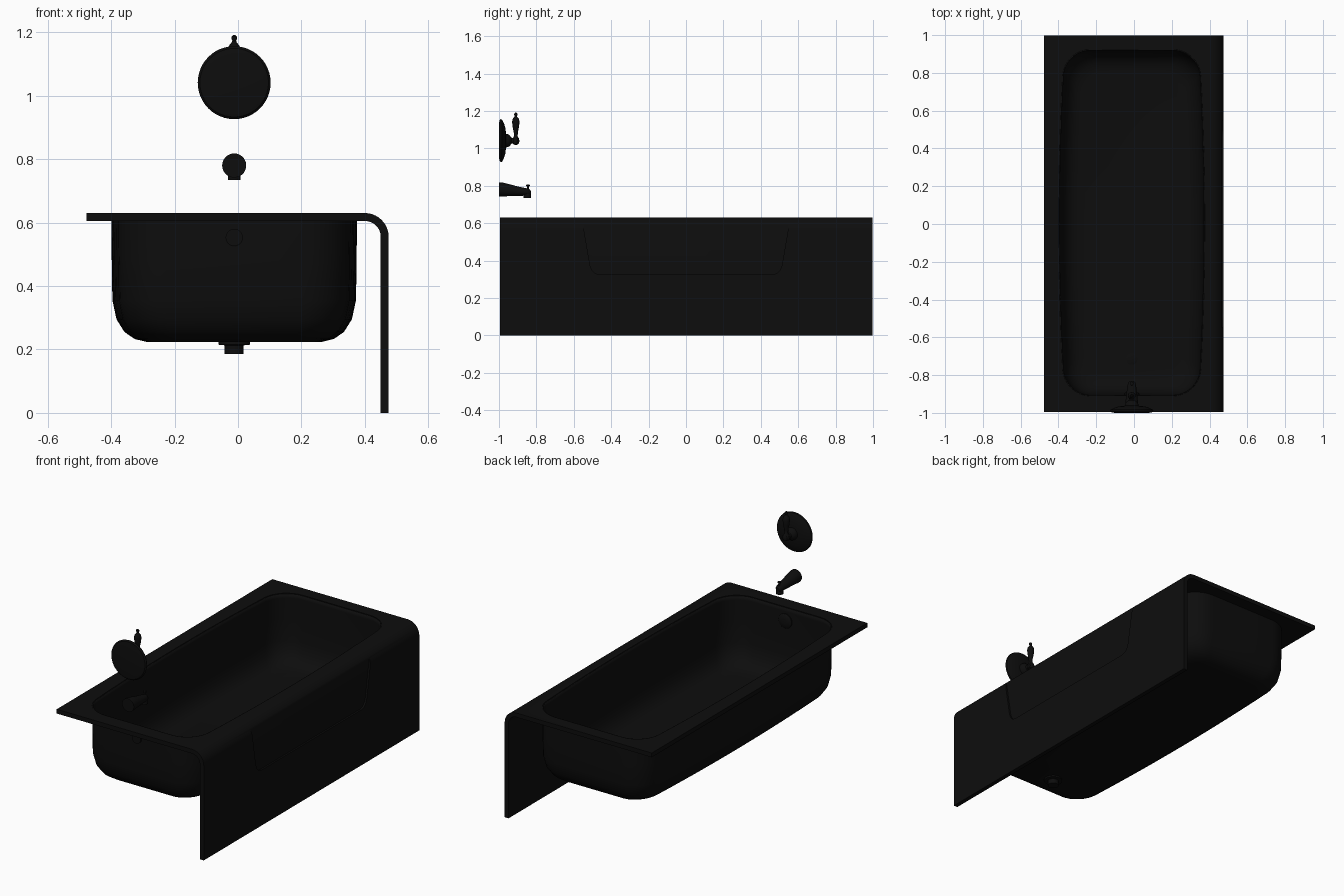
import bpy, bmesh, math
from mathutils import Vector, Matrix

if "Cube" in bpy.data.objects:
    bpy.data.objects.remove(bpy.data.objects["Cube"])

black = bpy.data.materials.new("black_enamel")
black.diffuse_color = (0.004, 0.004, 0.004, 1)
black.use_nodes = True
black.node_tree.nodes["Principled BSDF"].inputs["Base Color"].default_value = black.diffuse_color
CX, CY = -0.012, 0.007          # basin / fittings centre


def loft(name, rings, cap_start=True, cap_end=True, smooth=True):
    """Skin a list of equal-length point rings into one object."""
    bm = bmesh.new()
    vr = [[bm.verts.new(p) for p in r] for r in rings]
    n = len(rings[0])
    for a, b in zip(vr, vr[1:]):
        for i in range(n):
            j = (i + 1) % n
            bm.faces.new((a[i], a[j], b[j], b[i]))
    if cap_start:
        bm.faces.new(vr[0][::-1])
    if cap_end:
        bm.faces.new(vr[-1])
    bmesh.ops.recalc_face_normals(bm, faces=bm.faces)
    me = bpy.data.meshes.new(name)
    bm.to_mesh(me)
    bm.free()
    me.materials.append(black)
    ob = bpy.data.objects.new(name, me)
    bpy.context.collection.objects.link(ob)
    if smooth:
        shade(ob)
    return ob


def shade(ob):
    bpy.ops.object.select_all(action='DESELECT')
    ob.select_set(True)
    bpy.context.view_layer.objects.active = ob
    bpy.ops.object.shade_smooth_by_angle(angle=math.radians(35))


def lathe(name, origin, axis, profile, n=32):
    """Turn (radius, distance) pairs around an axis."""
    rot = Vector((0, 0, 1)).rotation_difference(Vector(axis)).to_matrix()
    o = Vector(origin)
    rings = [[o + rot @ Vector((r * math.cos(t), r * math.sin(t), h))
              for t in (2 * math.pi * i / n for i in range(n))] for r, h in profile]
    return loft(name, rings)


def outline(z, inset):
    """Rounded rectangle with gently bowed long sides."""
    hx, hy, r, seg = 0.358, 0.918, 0.14, 8
    corners = [(1, 1, 0), (-1, 1, 90), (-1, -1, 180), (1, -1, 270)]
    pts = []
    for sx, sy, a0 in corners:
        for i in range(seg + 1):
            a = math.radians(a0 + 90 * i / seg)
            pts.append((sx * (hx - r) + r * math.cos(a), sy * (hy - r) + r * math.sin(a)))
        if sy == sx * -1:                      # subdivide the long sides
            y0 = sy * (hy - r)
            pts += [(sx * hx, y0 * (1 - 2 * k / 12)) for k in range(1, 12)]
    out = []
    for x, y in pts:
        w = hx + 0.029 * max(0, 1 - (y / hy) ** 2)
        x *= w / hx
        out.append((CX + x * (1 - inset / 0.387), CY + y * (1 - inset / hy), z))
    return out


def cut(ob, cutter):
    m = ob.modifiers.new("cut", 'BOOLEAN')
    m.operation, m.solver, m.object = 'DIFFERENCE', 'EXACT', cutter
    bpy.ops.object.select_all(action='DESELECT')
    bpy.context.view_layer.objects.active = ob
    ob.select_set(True)
    bpy.ops.object.modifier_apply(modifier=m.name)
    bpy.data.objects.remove(cutter)


# Deck and apron: one bent sheet extruded along y
arc = [math.radians(90 - 90 * i / 10) for i in range(11)]
bend = lambda r: [(0.40 + r * math.cos(a), 0.555 + r * math.sin(a)) for a in arc]
sheet = ([(-0.477, 0.63)] + bend(0.075) + [(0.475, 0), (0.45, 0)]
         + bend(0.05)[::-1] + [(-0.477, 0.605)])
deck = loft("deck_and_apron", [[(x, y, z) for x, z in sheet] for y in (-0.995, 0.998)], smooth=False)

# Basin opening in the deck
cut(deck, loft("opening_cutter", [outline(0.5, 0.0), outline(0.7, 0.0)], smooth=False))

# Shallow apron panel, a trapezoid with rounded lower corners
half = [(0.562, 0.66), (0.513, 0.375), (0.502, 0.347), (0.485, 0.331), (0.46, 0.325)]
panel = half + [(-y, z) for y, z in half[::-1]]
cut(deck, loft("panel_cutter", [[(x, y, z) for y, z in panel] for x in (0.465, 0.55)], smooth=False))
shade(deck)

# Basin bowl
levels = [(0.628, 0), (0.605, 0.0), (0.48, 0.001), (0.355, 0.003), (0.295, 0.016),
          (0.255, 0.041), (0.233, 0.073), (0.2235, 0.112)]
basin = loft("basin", [outline(z, i) for z, i in levels], cap_start=False)
sol = basin.modifiers.new("thickness", 'SOLIDIFY')
sol.thickness, sol.offset = 0.006, -1

# Drain through the floor
lathe("drain", (CX, -0.715, 0), (0, 0, 1),
      [(0.03, 0.186), (0.03, 0.213), (0.05, 0.215), (0.05, 0.226),
       (0.03, 0.226), (0.03, 0.233), (0.024, 0.235)])

# Overflow plate on the faucet end
lathe("overflow", (CX, -0.911, 0.553), (0, 1, 0),
      [(0.027, -0.012), (0.027, 0.0), (0.042, 0.006), (0.042, 0.012), (0.034, 0.018), (0.012, 0.02)])

# Valve escutcheon and hub
lathe("valve_plate", (CX, -1, 1.041), (0, 1, 0),
      [(0.09, 0), (0.108, 0.003), (0.115, 0.01), (0.112, 0.017), (0.095, 0.026), (0.07, 0.034),
       (0.045, 0.037), (0.036, 0.038), (0.034, 0.05), (0.026, 0.06), (0.016, 0.066),
       (0.014, 0.085), (0.017, 0.09), (0.02, 0.098), (0.016, 0.104), (0.008, 0.107)], 48)

# Lever handle
lathe("lever", (CX, -0.91, 0), (0, 0, 1),
      [(0.006, 1.019), (0.015, 1.024), (0.02, 1.038), (0.016, 1.054), (0.01, 1.064),
       (0.011, 1.085), (0.017, 1.115), (0.02, 1.142), (0.017, 1.157), (0.008, 1.168),
       (0.006, 1.173), (0.009, 1.179), (0.008, 1.187), (0.003, 1.191)], 20)

# Spout: tapering tube, outlet and diverter knob
stations = [(-1, 0.78, 0.038, 0.038), (-0.985, 0.78, 0.038, 0.038), (-0.94, 0.776, 0.033, 0.031),
            (-0.89, 0.77, 0.027, 0.024), (-0.855, 0.767, 0.023, 0.02), (-0.838, 0.765, 0.018, 0.018),
            (-0.83, 0.762, 0.01, 0.011)]
loft("spout", [[(CX + rx * math.cos(t), y, zc + rz * math.sin(t))
                for t in (2 * math.pi * i / 28 for i in range(28))] for y, zc, rx, rz in stations])
lathe("spout_outlet", (CX, -0.85, 0), (0, 0, 1), [(0.02, 0.734), (0.02, 0.752), (0.017, 0.77)], 24)
lathe("diverter_knob", (CX, -0.845, 0), (0, 0, 1),
      [(0.005, 0.775), (0.005, 0.796), (0.01, 0.799), (0.01, 0.804), (0.005, 0.807)], 16)
